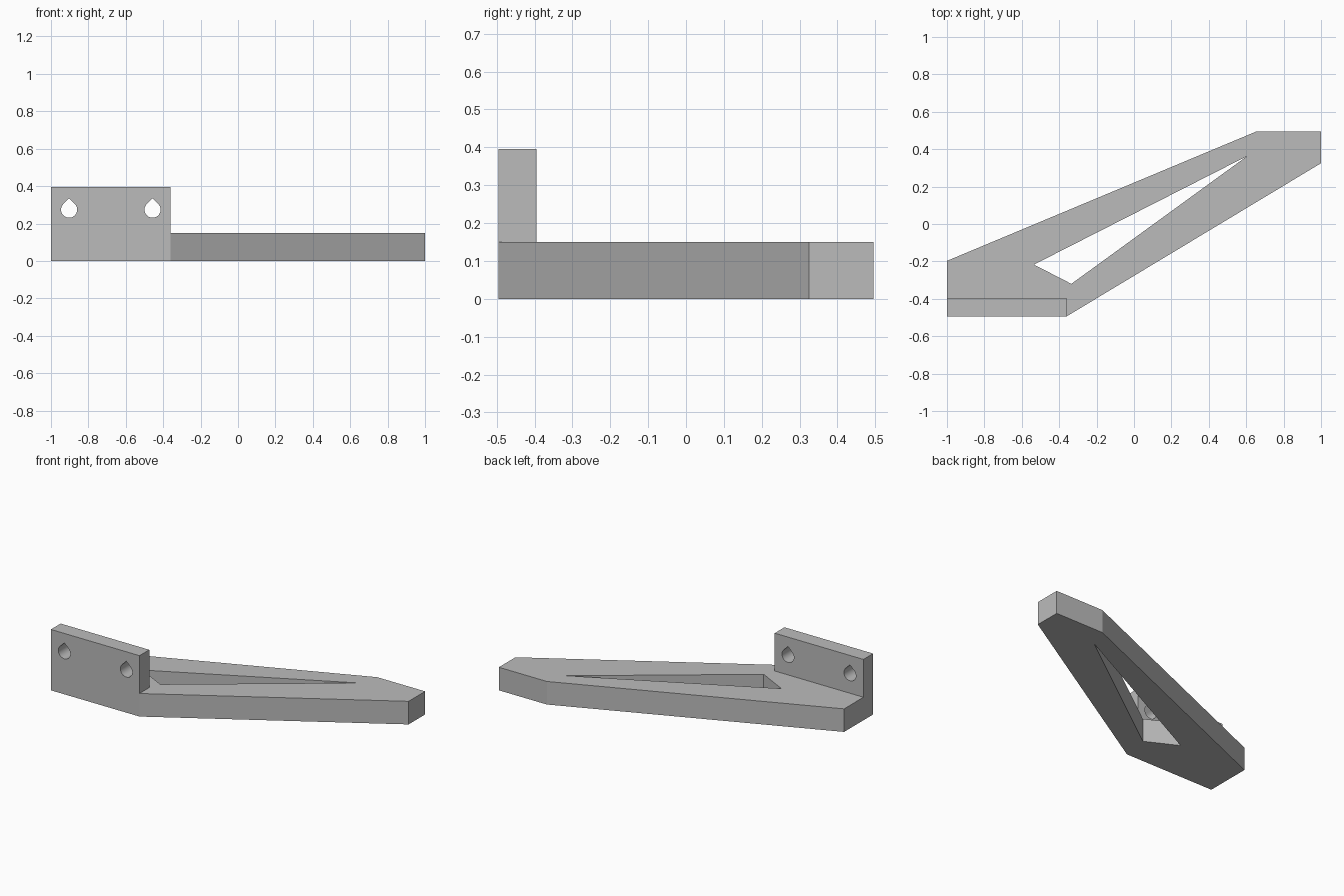
import bpy, bmesh, math
from mathutils import Vector

cube = bpy.data.objects.get("Cube")
if cube:
    bpy.data.objects.remove(cube, do_unlink=True)

GREY = (0.5, 0.5, 0.5, 1.0)
grey = bpy.data.materials.new("plain grey")
grey.use_nodes = True
grey.diffuse_color = GREY
grey.node_tree.nodes["Principled BSDF"].inputs["Base Color"].default_value = GREY


def prism(name, outline, sweep):
    """Extrude a closed 3D outline along a vector."""
    bm = bmesh.new()
    face = bm.faces.new([bm.verts.new(p) for p in outline])
    ext = bmesh.ops.extrude_face_region(bm, geom=[face], use_keep_orig=True)
    verts = [g for g in ext["geom"] if isinstance(g, bmesh.types.BMVert)]
    bmesh.ops.translate(bm, verts=verts, vec=Vector(sweep))
    bmesh.ops.recalc_face_normals(bm, faces=bm.faces)
    mesh = bpy.data.meshes.new(name)
    bm.to_mesh(mesh)
    bm.free()
    mesh.materials.append(grey)
    obj = bpy.data.objects.new(name, mesh)
    bpy.context.collection.objects.link(obj)
    return obj


def cut(target, cutter):
    mod = target.modifiers.new(cutter.name, 'BOOLEAN')
    mod.operation = 'DIFFERENCE'
    mod.solver = 'EXACT'
    mod.object = cutter
    cutter.hide_render = True
    cutter.hide_set(True)


FRONT, THICK, TOP = -0.495, 0.15, 0.396
PLATE_RIGHT = -0.362

# Slanted arm with a triangular opening
arm_outline = [(-1, FRONT), (PLATE_RIGHT, FRONT), (1, 0.325),
               (1, 0.495), (0.655, 0.495), (-1, -0.197)]
opening = [(-0.535, -0.217), (-0.335, -0.32), (0.605, 0.363)]
arm = prism("arm", [(x, y, 0) for x, y in arm_outline], (0, 0, THICK))
cut(arm, prism("arm_opening_cutter", [(x, y, -0.1) for x, y in opening], (0, 0, 0.4)))

# Upright mounting plate standing on the arm
plate_outline = [(-1, THICK), (PLATE_RIGHT, THICK), (PLATE_RIGHT, TOP), (-1, TOP)]
plate = prism("mounting_plate", [(x, FRONT, z) for x, z in plate_outline], (0, 0.1, 0))

# Teardrop screw holes: three quarters of a circle closed by a point on top
RADIUS, HOLE_Z, STEPS = 0.043, 0.274, 36
for side, cx in (("right", -0.903), ("left", -0.457)):
    angles = [math.radians(135 + 270 * i / STEPS) for i in range(STEPS + 1)]
    drop = [(cx + RADIUS * math.cos(a), FRONT - 0.1, HOLE_Z + RADIUS * math.sin(a))
            for a in angles]
    drop.append((cx, FRONT - 0.1, HOLE_Z + RADIUS * math.sqrt(2)))
    cut(plate, prism(side + "_screw_hole_cutter", drop, (0, 0.3, 0)))

# Smooth the hole walls only
bpy.ops.object.select_all(action='DESELECT')
for obj in [o for o in bpy.data.objects if o.name.endswith("screw_hole_cutter")]:
    for poly in obj.data.polygons:
        poly.use_smooth = abs(poly.normal.y) < 0.5 and poly.area < 0.01
